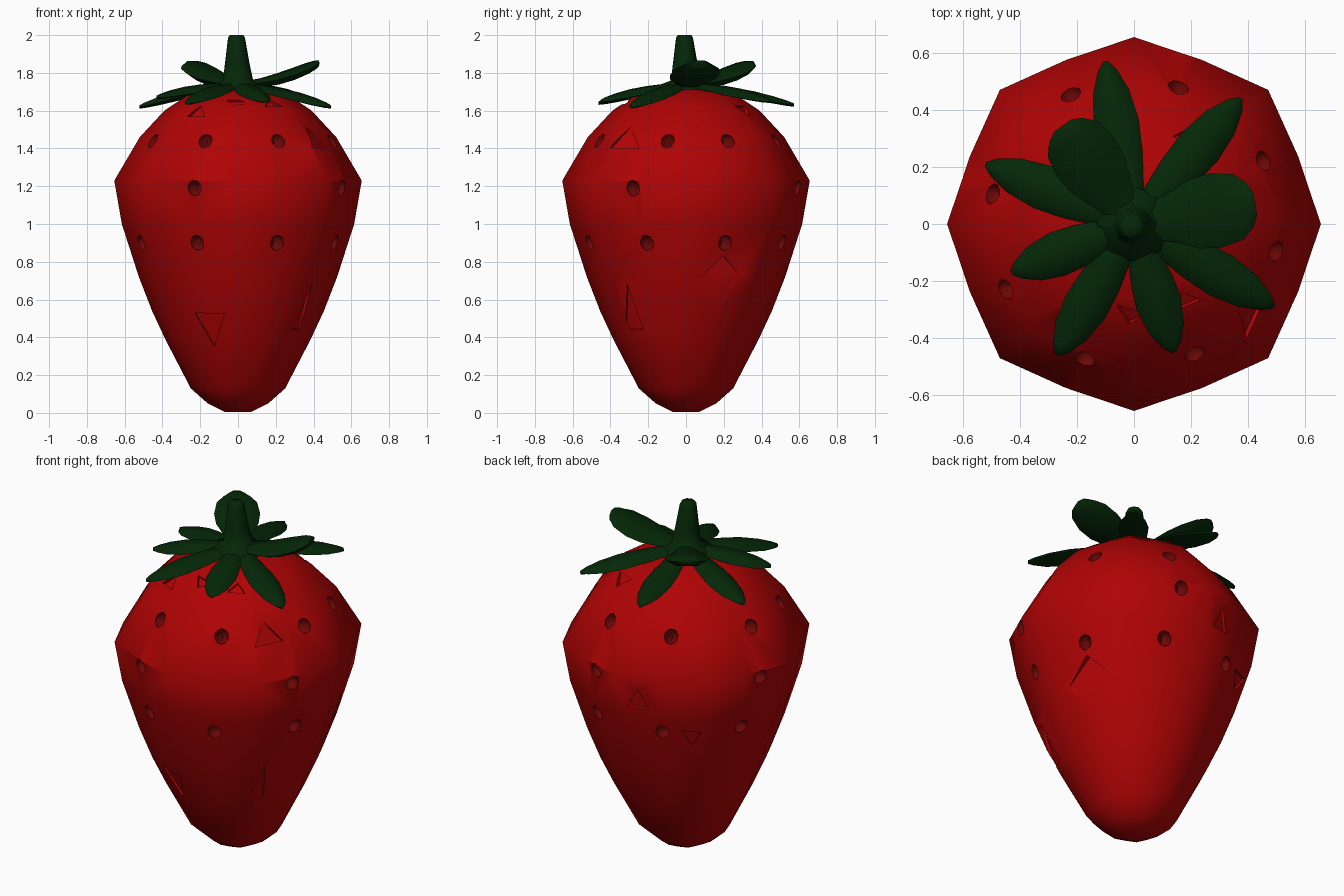
import bpy, bmesh, math
from mathutils import Vector, Matrix
from mathutils.bvhtree import BVHTree

if "Cube" in bpy.data.objects:
    bpy.data.objects.remove(bpy.data.objects["Cube"])


def material(name, rgb):
    m = bpy.data.materials.new(name)
    m.diffuse_color = (*rgb, 1)
    m.use_nodes = True
    m.node_tree.nodes["Principled BSDF"].inputs["Base Color"].default_value = m.diffuse_color
    return m


RED = material("berry red", (0.43, 0.001, 0.0013))
DARK = material("pit dark red", (0.15, 0.002, 0.002))
GREEN = material("leaf green", (0.0013, 0.020, 0.0022))


def make_object(name, bm, mat):
    bmesh.ops.recalc_face_normals(bm, faces=bm.faces)
    mesh = bpy.data.meshes.new(name)
    bm.to_mesh(mesh)
    bm.free()
    mesh.materials.append(mat)
    ob = bpy.data.objects.new(name, mesh)
    bpy.context.collection.objects.link(ob)
    return ob


def smooth(ob, degrees):
    bpy.ops.object.select_all(action='DESELECT')
    ob.select_set(True)
    bpy.context.view_layer.objects.active = ob
    bpy.ops.object.shade_smooth_by_angle(angle=math.radians(degrees))


def loft(bm, rings):
    """Skin a list of equal-sized point rings and cap both ends."""
    loops = [[bm.verts.new(p) for p in ring] for ring in rings]
    n = len(loops[0])
    for a, b in zip(loops, loops[1:]):
        for i in range(n):
            bm.faces.new((a[i], a[(i + 1) % n], b[(i + 1) % n], b[i]))
    bm.faces.new(loops[0][::-1])
    bm.faces.new(loops[-1])


# Berry body: eight-cornered, with slightly bulged sides
profile = [(0.07, 0.005), (0.16, 0.05), (0.25, 0.13), (0.385, 0.39), (0.455, 0.54),
           (0.525, 0.72), (0.615, 1.0), (0.655, 1.23), (0.52, 1.46),
           (0.39, 1.6), (0.27, 1.68), (0.1, 1.72)]
bm = bmesh.new()
rings = []
for r, z in profile:
    ring = []
    for i in range(16):
        a = i * math.tau / 16
        k = 0.95 if i % 2 else (1.015 if i % 4 == 2 else 1.0)
        ring.append((r * k * math.cos(a), r * k * math.sin(a), z))
    rings.append(ring)
loft(bm, rings)
bmesh.ops.recalc_face_normals(bm, faces=bm.faces)
tree = BVHTree.FromBMesh(bm)
berry = make_object("berry", bm, RED)
berry.data.materials.append(DARK)


def surface_frame(angle, z):
    """Matrix on the berry skin: local z points outward, local y upward."""
    a = math.radians(angle)
    d = Vector((math.cos(a), math.sin(a), 0))
    hit, n, _, _ = tree.ray_cast(d * 3 + Vector((0, 0, z)), -d)
    x = Vector((0, 0, 1)).cross(n).normalized()
    y = n.cross(x)
    m = Matrix((x, y, n)).transposed().to_4x4()
    m.translation = hit
    return m


# Seed pits in three rows, plus shallow three-sided dents
pits = [(a, 1.44) for a in (250, 295, 349, 26, 72, 116, 168, 207)]
pits += [(a, 1.19) for a in (248, 333, 74, 165)]
pits += [(a, 0.9) for a in (247, 292, 338, 22, 67, 112, 157, 202)]
# angle, height, half width, half height, up or down, depth at base, depth at tip
dents = [(-38, 1.46, 0.085, 0.065, 1, 0.015, 0.015), (-40, 0.56, 0.05, 0.13, 1, 0.015, 0.015),
         (249, 0.44, 0.085, 0.095, -1, 0.015, 0.015), (100, 1.1, 0.06, 0.06, 1, 0.015, 0.015),
         (128, 0.87, 0.06, 0.05, -1, 0.015, 0.015), (22, 0.76, 0.14, 0.075, 1, 0.0, 0.04),
         (268, 1.64, 0.06, 0.03, -1, 0.015, 0.02), (236, 1.6, 0.05, 0.04, 1, 0.015, 0.015),
         (304, 1.64, 0.05, 0.03, 1, 0.015, 0.015), (57, 1.6, 0.06, 0.04, -1, 0.015, 0.02)]
cut = bmesh.new()
centres = []
for a, z in pits:
    m = surface_frame(a, z)
    centres.append(m.translation.copy())
    bmesh.ops.create_icosphere(cut, subdivisions=1, radius=1,
                               matrix=m @ Matrix.Diagonal((0.044, 0.05, 0.058, 1)))
for a, z, w, h, up, base, tip in dents:
    m = surface_frame(a, z)
    tri = [(-w, -h * up, -base), (w, -h * up, -base), (0, h * up, -tip)]
    loft(cut, [[m @ Vector(p) for p in tri],
               [m @ Vector((x, y, 0.06)) for x, y, _ in tri]])
cutter = make_object("pit_cutter", cut, RED)
mod = berry.modifiers.new("pits", 'BOOLEAN')
mod.operation, mod.solver, mod.object = 'DIFFERENCE', 'EXACT', cutter
mod.use_self = True
bpy.context.view_layer.objects.active = berry
bpy.ops.object.modifier_apply(modifier=mod.name)
bpy.data.objects.remove(cutter)

# Pit walls are darker: faces sunk below the skin close to a pit centre
for f in berry.data.polygons:
    near = min((f.center - c).length for c in centres) < 0.06
    f.material_index = int(near and tree.find_nearest(f.center)[3] > 0.004)
smooth(berry, 50)


# Leaves: lens-shaped blades reaching from the stem to a tip
POINTED = [(0, 0.5), (0.2, 0.72), (0.4, 0.92), (0.6, 1), (0.8, 0.8), (0.94, 0.42), (1, 0.1)]
ROUND = [(0, 0.4), (0.25, 0.65), (0.45, 0.92), (0.65, 1), (0.85, 0.88), (0.95, 0.6), (1, 0.3)]


def leaf(name, tip, half, stations, thick, bend, droop):
    tip = Vector(tip)
    flat = Vector((tip.x, tip.y, 0))
    d = flat.normalized()
    side = Vector((-d.y, d.x, 0))
    rings = []
    for t, w in stations:
        c = d * 0.03 + (flat - d * 0.03) * t
        c.z = 1.735 + (tip.z - 1.735) * t + bend * math.sin(math.pi * t)
        e = thick * (0.35 + 0.65 * w)
        s, up = side * half * w, Vector((0, 0, e))
        low = Vector((0, 0, -droop * w))
        rings.append([c + s + low, c + s * 0.5 + up, c - s * 0.5 + up,
                      c - s + low, c - s * 0.5 - up, c + s * 0.5 - up])
    bm = bmesh.new()
    loft(bm, rings)
    smooth(make_object(name, bm, GREEN), 60)


low_tips = [(-0.10, 0.57, 1.63), (0.375, 0.44, 1.65), (0.49, -0.29, 1.62),
            (0.14, -0.45, 1.65), (-0.27, -0.46, 1.64), (-0.43, -0.17, 1.67),
            (-0.52, 0.21, 1.62)]
for i, tip in enumerate(low_tips):
    leaf(f"low_leaf_{i + 1}", tip, 0.08, POINTED, 0.021, 0.01, 0.015)
leaf("raised_leaf_right", (0.425, 0.07, 1.85), 0.132, ROUND, 0.03, -0.02, 0)
leaf("raised_leaf_left", (-0.25, 0.345, 1.845), 0.122, ROUND, 0.034, -0.015, 0)

# Stem with a low foot joining the leaves
bm = bmesh.new()
stem = [(0.135, 1.705, 0), (0.13, 1.74, 0), (0.08, 1.76, 0), (0.065, 1.85, -0.004),
        (0.045, 1.985, -0.008), (0.036, 2.0, -0.008)]
loft(bm, [[(r * math.cos(i * math.tau / 8) + o, r * math.sin(i * math.tau / 8) + o, z)
           for i in range(8)] for r, z, o in stem])
smooth(make_object("stem", bm, GREEN), 65)
